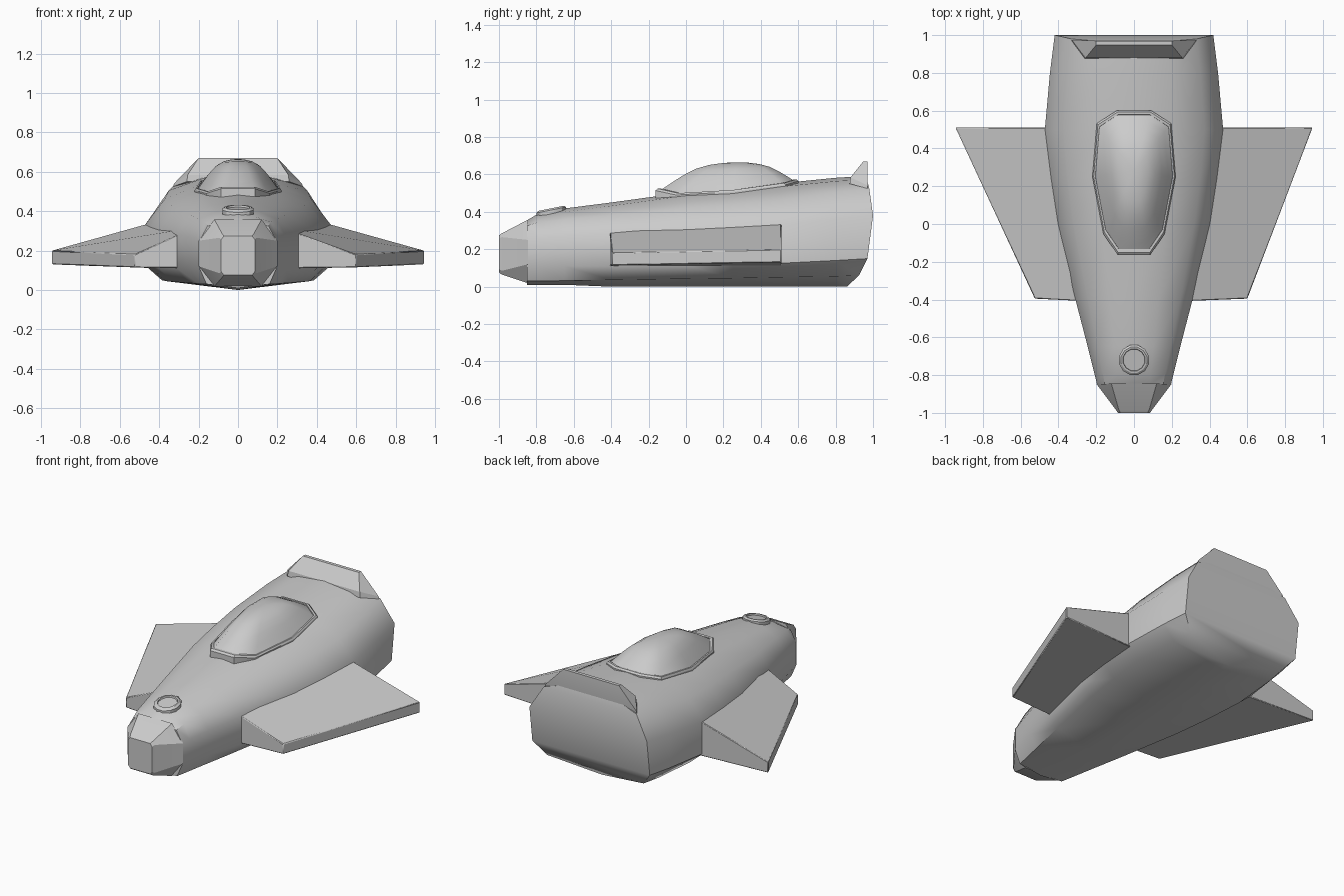
import bpy, bmesh, math

if "Cube" in bpy.data.objects:
    bpy.data.objects.remove(bpy.data.objects["Cube"])


def make(name, verts, faces, angle=35, bevel=0):
    """Create an object from verts and faces with angle-limited smooth shading."""
    bm = bmesh.new()
    vs = [bm.verts.new(v) for v in verts]
    for f in faces:
        bm.faces.new([vs[i] for i in f])
    bmesh.ops.recalc_face_normals(bm, faces=bm.faces)
    me = bpy.data.meshes.new(name)
    bm.to_mesh(me)
    bm.free()
    ob = bpy.data.objects.new(name, me)
    bpy.context.collection.objects.link(ob)
    bpy.ops.object.select_all(action='DESELECT')
    ob.select_set(True)
    bpy.context.view_layer.objects.active = ob
    bpy.ops.object.shade_smooth_by_angle(angle=math.radians(angle))
    if bevel:
        m = ob.modifiers.new("edge", 'BEVEL')
        m.width, m.segments = bevel, 1
    return ob


def loft(rings):
    """Quads joining equal closed rings in order."""
    n = len(rings[0])
    verts = [v for r in rings for v in r]
    faces = [(k * n + i, k * n + (i + 1) % n, (k + 1) * n + (i + 1) % n, (k + 1) * n + i)
             for k in range(len(rings) - 1) for i in range(n)]
    return verts, faces


def full(half):
    """Mirror a half ring (first and last points on the centre line when x = 0)."""
    return half + [(-x, y, z) for x, y, z in reversed(half) if x > 0]


# Fuselage: y, half width, top, shoulder z, upper side z, lower side z, chine z
stations = [(-.85, .195, .355, .325, .25, .11, .03), (-.79, .21, .39, .345, .26, .11, .03),
            (-.65, .245, .418, .36, .27, .11, .032), (-.4, .31, .45, .38, .285, .11, .036),
            (0, .405, .505, .42, .30, .115, .042), (.25, .445, .53, .44, .31, .12, .045),
            (.5, .472, .552, .46, .33, .125, .05), (.8, .445, .582, .505, .36, .14, .055),
            (1, .42, .592, .525, .38, .15, .06)]
tail_y = [.965, .967, .98, 1, .97, .925, .86]
rings = []
for y, w, t, s, u, l, c in stations:
    zs = [t, t - .018, s, u, l, c, .01 if y < -.5 else 0]
    xs = [0, .42, .79, 1, 1, .82, 0]
    ys = tail_y if y == 1 else [y] * 7
    rings.append(full([(w * a, b, z) for a, b, z in zip(xs, ys, zs)]))
verts, faces = loft(rings)
b = (len(rings) - 1) * 12
# Bulged tail plate made of strips across the body
faces += [(b, b + 1, b + 11), (b + 5, b + 6, b + 7)]
faces += [(b + i, b + i + 1, b + 11 - i, b + 12 - i) for i in range(1, 5)]
faces.append(tuple(range(12)))
make("fuselage", verts, faces, 42)

# Faceted nose cap
base = [(.12, .358), (.2, .25), (.2, .12), (.12, .018)]
front = [(.08, .285), (.095, .265), (.095, .085), (.08, .065)]
rings = [full([(x, -.845, z) for x, z in base]), full([(x, -.985, z) for x, z in front]),
         full([(x * .9, -1, .175 + (z - .175) * .9) for x, z in front])]
verts, faces = loft(rings)
make("nose_cap", verts, faces + [tuple(range(8)), tuple(range(16, 24))], 25)

# Wings: root front, root rear, tip rear, tip front (the left tip is cut further in)
for name, s, tip in (("wing_right", 1, .6), ("wing_left", -1, .525)):
    top = [(.22, -.41, .318), (.40, .51, .352), (.945, .51, .2), (tip, -.395, .18)]
    low = [.11, .11, .13, .115]
    rings = [[(s * x, y, z) for x, y, z in top],
             [(s * p[0], p[1], z) for p, z in zip(top, low)]]
    verts, faces = loft(rings)
    make(name, verts, faces + [(0, 1, 2, 3), (4, 5, 6, 7)], 20, .004)

# Canopy outline shared by the frame and the glass
outline = full([(.085, -.16, .512), (.16, -.05, .488), (.218, .25, .505),
                (.195, .53, .542), (.09, .598, .562)])


def inset(s, dz=0, rise=0):
    return [(x * s, .28 + (y - .28) * s, z + dz + rise * (.665 - z)) for x, y, z in outline]


verts, faces = loft([inset(1.01, -.05), inset(1.01, .002), inset(.98, .012),
                     inset(.94, .012), inset(.93, -.03)])
make("canopy_frame", verts, faces, 30)

verts, faces = loft([inset(s, 0, r) for s, r in
                     ((.96, 0), (.83, .25), (.68, .53), (.52, .77), (.35, .91), (.17, .98))])
n = len(verts)
verts.append((0, .28, .665))
faces += [(n - 10 + i, n - 10 + (i + 1) % 10, n) for i in range(10)]
make("canopy_glass", verts, faces, 60)

# Tail spoiler
half = [[(.26, .875, .55), (.33, .97, .525)], [(.255, .88, .585), (.325, .972, .54)],
        [(.2, .948, .67), (.2, .97, .67)]]
verts, faces = loft([full(h) for h in half])
make("tail_spoiler", verts, faces + [(0, 1, 2, 3), (8, 9, 10, 11)], 25)

# Round nose port, tilted with the hull
rings = []
for r, h in ((.082, -.04), (.082, .005), (.07, .014), (.06, .014), (.058, .004)):
    rings.append([(r * math.cos(math.tau * (i + .5) / 12), -.72 + r * math.sin(math.tau * (i + .5) / 12),
                   .405 + h + .2 * r * math.sin(math.tau * (i + .5) / 12)) for i in range(12)])
verts, faces = loft(rings)
make("nose_port", verts, faces + [tuple(range(48, 60))], 30)
